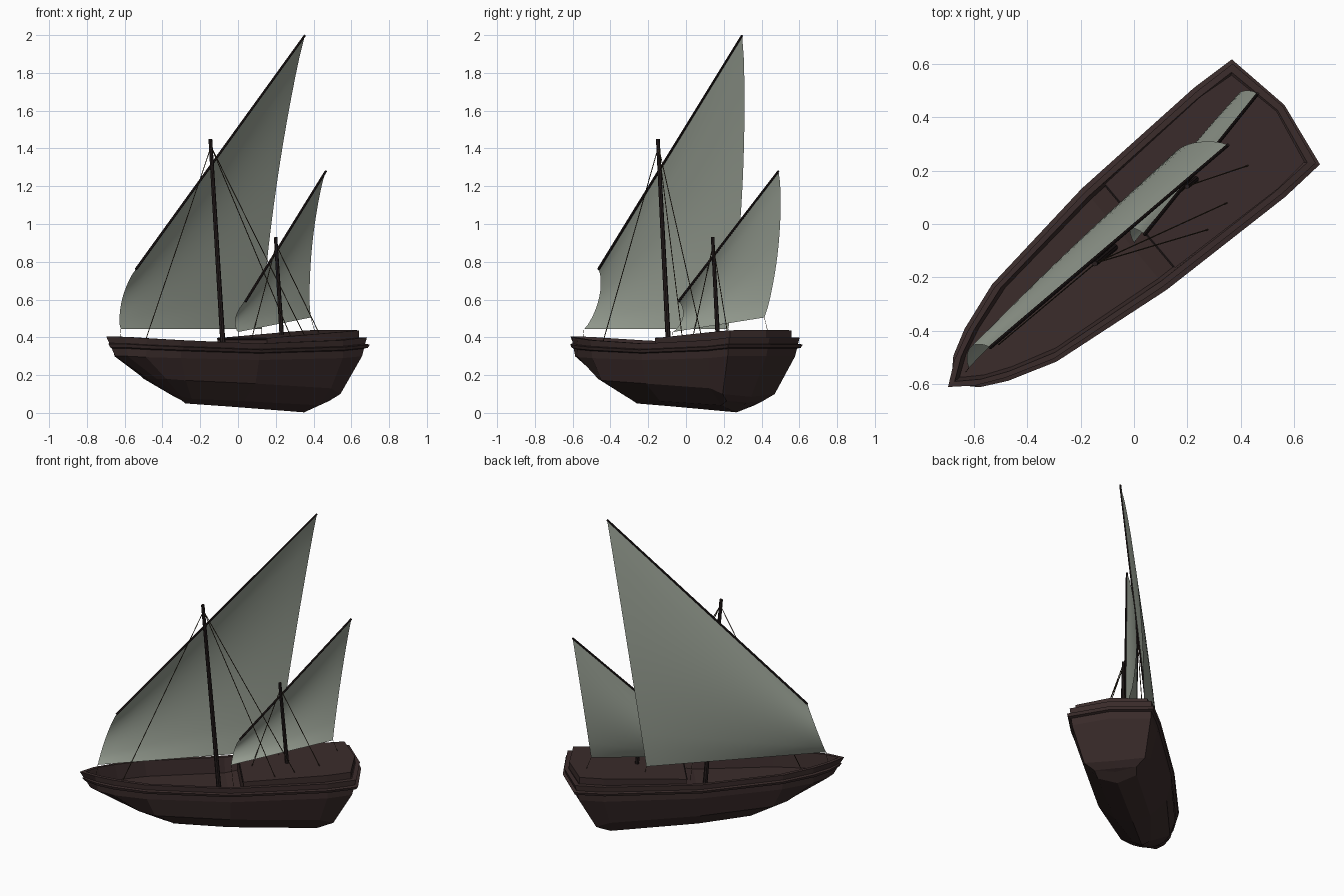
import bpy, bmesh, math
from mathutils import Matrix, Vector

cube = bpy.data.objects.get("Cube")
if cube:
    bpy.data.objects.remove(cube, do_unlink=True)

# The boat is built along x (bow at -x), then turned to its heading
HEADING = Matrix.Rotation(math.radians(40), 4, 'Z') @ Matrix.Translation((0, -0.02, 0))


def material(name, rgb):
    m = bpy.data.materials.new(name)
    m.use_nodes = True
    m.diffuse_color = (*rgb, 1)
    bsdf = m.node_tree.nodes["Principled BSDF"]
    bsdf.inputs["Base Color"].default_value = (*rgb, 1)
    bsdf.inputs["Roughness"].default_value = 0.8
    return m


hull_wood = material("dark hull wood", (0.043, 0.025, 0.024))
spar_wood = material("black spar wood", (0.02, 0.013, 0.013))
rope_brown = material("rope brown", (0.05, 0.034, 0.018))
canvas = material("grey green canvas", (0.31, 0.345, 0.29))


def finish(bm, name, mat, smooth=False):
    bm.transform(HEADING)
    me = bpy.data.meshes.new(name)
    bm.to_mesh(me)
    bm.free()
    me.materials.append(mat)
    if smooth:
        me.polygons.foreach_set("use_smooth", [True] * len(me.polygons))
    ob = bpy.data.objects.new(name, me)
    bpy.context.collection.objects.link(ob)
    return ob


def loft(name, rows, mat):
    """Skin rows of (along, half width, height) and mirror across the centreline."""
    bm = bmesh.new()
    for side in (1, -1):
        grid = [[bm.verts.new((u, side * w, z)) for u, w, z in row] for row in rows]
        for a, b in zip(grid, grid[1:]):
            for i in range(len(a) - 1):
                bm.faces.new((a[i], a[i + 1], b[i + 1], b[i]))
    bmesh.ops.remove_doubles(bm, verts=bm.verts, dist=0.0004)
    bmesh.ops.dissolve_degenerate(bm, edges=bm.edges, dist=0.0004)
    bmesh.ops.recalc_face_normals(bm, faces=bm.faces)
    return finish(bm, name, mat)


def spar(name, a, b, r1, r2, mat, sides=8):
    a, b = Vector(a), Vector(b)
    d = b - a
    bm = bmesh.new()
    place = Matrix.Translation((a + b) / 2) @ d.to_track_quat('Z', 'Y').to_matrix().to_4x4()
    bmesh.ops.create_cone(bm, cap_ends=True, segments=sides, radius1=r1, radius2=r2,
                          depth=d.length, matrix=place)
    return finish(bm, name, mat)


def sail(name, low, high, tack, clew, belly, n=14):
    """Four-cornered sail hung from a yard, bulging to one side."""
    low, high, tack, clew = map(Vector, (low, high, tack, clew))
    bm = bmesh.new()
    grid = []
    for j in range(n + 1):
        t = j / n
        bulge = belly * math.sin(math.pi * t) ** 0.7
        left, right = low.lerp(tack, t), high.lerp(clew, t)
        row = []
        for i in range(n + 1):
            s = i / n
            push = Vector((0, bulge * (1 + 0.25 * math.sin(math.pi * s)), 0))
            row.append(bm.verts.new(left.lerp(right, s) + push))
        grid.append(row)
    for a, b in zip(grid, grid[1:]):
        for i in range(n):
            bm.faces.new((a[i], b[i], b[i + 1], a[i + 1]))
    return finish(bm, name, canvas, smooth=True)


# Hull lines from bow to the middle of the transom
keel = list(zip((-.42, -.41, -.4, -.38, -.065, .44, .5, .51),
                (0,) * 8,
                (.075, .07, .065, .05, .033, .003, .045, .045)))
garboard = list(zip((-.47, -.455, -.435, -.38, -.065, .45, .508, .525),
                    (0, .018, .03, .05, .105, .115, .125, 0),
                    (.095, .092, .087, .075, .062, .04, .063, .055)))
chine = list(zip((-.64, -.62, -.59, -.5, -.065, .46, .54, .56),
                 (0, .05, .092, .145, .202, .198, .18, 0),
                 (.18, .18, .18, .172, .155, .13, .1, .085)))
bilge = list(zip((-.865, -.825, -.74, -.55, -.065, .5, .645, .685),
                 (0, .054, .105, .166, .23, .247, .233, 0),
                 (.3, .3, .295, .29, .28, .29, .3, .3)))
sheer = list(zip((-.928, -.845, -.74, -.556, -.065, .5, .67, .712),
                 (0, .062, .112, .174, .23, .25, .243, 0),
                 (.405, .402, .395, .385, .367, .385, .4, .4)))
inner = [(u * 0.965, w * 0.91, z) for u, w, z in sheer]
# The deck lies deep forward and close under the rail aft
deck_edge = [(u * 0.94, w * 0.85, z - (0.095 if u < 0 else 0.015)) for u, w, z in sheer]
deck_middle = [(u, 0, z) for u, w, z in deck_edge]
loft("hull", [keel, garboard, chine, bilge, sheer, inner, deck_edge, deck_middle], hull_wood)


# Rubbing strake around the hull
def strake_row(f, out):
    row = []
    for s, b in zip(sheer, bilge):
        u, w, z = Vector(s).lerp(Vector(b), f)
        shift = out if u > 0.6 else (-out / 2 if w == 0 else 0)
        row.append((u + shift, w + out if w > 0 else 0, z))
    return row


loft("rubbing_strake", [strake_row(.34, 0), strake_row(.38, .018),
                        strake_row(.55, .014), strake_row(.6, 0)], hull_wood)

# Raised quarterdeck
plan = [(.012, 0), (.012, .205), (.5, .226), (.64, .213), (.682, 0)]
base = [(u, w, .25 + .14 * u) for u, w in plan]
top = [(u, w, .395 + .066 * u) for u, w in plan]
middle = [(u, 0, z) for u, w, z in top]
loft("quarterdeck", [base, top, middle], hull_wood)
spar("deck_break_beam", (.012, -.2, .392), (.012, .2, .392), .006, .006, spar_wood, 6)

# Masts and slanting yards
spar("main_mast", (-.112, 0, .25), (-.208, 0, 1.45), .014, .01, spar_wood)
spar("mizzen_mast", (.287, 0, .39), (.243, 0, .93), .012, .009, spar_wood)
main_low, main_high = (-.712, .012, .76), (.462, .02, 1.998)
mizzen_low, mizzen_high = (.005, -.036, .59), (.671, .096, 1.28)
spar("main_yard", main_low, main_high, .007, .006, spar_wood)
spar("mizzen_yard", mizzen_low, mizzen_high, .007, .006, spar_wood)

# Sails
main_tack, main_clew = (-.822, .005, .443), (.24, .11, .443)
mizzen_tack, mizzen_clew = (-.045, -.034, .428), (.562, .09, .505)
sail("main_sail", main_low, main_high, main_tack, main_clew, .052)
sail("mizzen_sail", mizzen_low, mizzen_high, mizzen_tack, mizzen_clew, .05)

# Standing rigging
main_head, mizzen_head = (-.203, 0, 1.41), (.247, 0, .89)
stays = {
    "forestay": (main_head, (-.68, 0, .33)),
    "main_shroud_front": (main_head, (.2, -.175, .405)),
    "main_shroud_back": (main_head, (.32, -.144, .412)),
    "mizzen_forestay": (mizzen_head, (.08, 0, .4)),
    "mizzen_shroud": (mizzen_head, (.471, -.088, .42)),
}
for name, (a, b) in stays.items():
    spar(name, a, b, .0024, .0024, rope_brown, 5)

# Sheets holding the sail corners
sheets = {
    "main_tack_line": (main_tack, (-.84, 0, .32)),
    "main_sheet": (main_clew, (.25, .12, .4)),
    "mizzen_tack_line": (mizzen_tack, (-.03, -.03, .28)),
    "mizzen_sheet": (mizzen_clew, (.59, .09, .43)),
}
for name, (a, b) in sheets.items():
    spar(name, a, b, .0012, .0012, rope_brown, 5)
